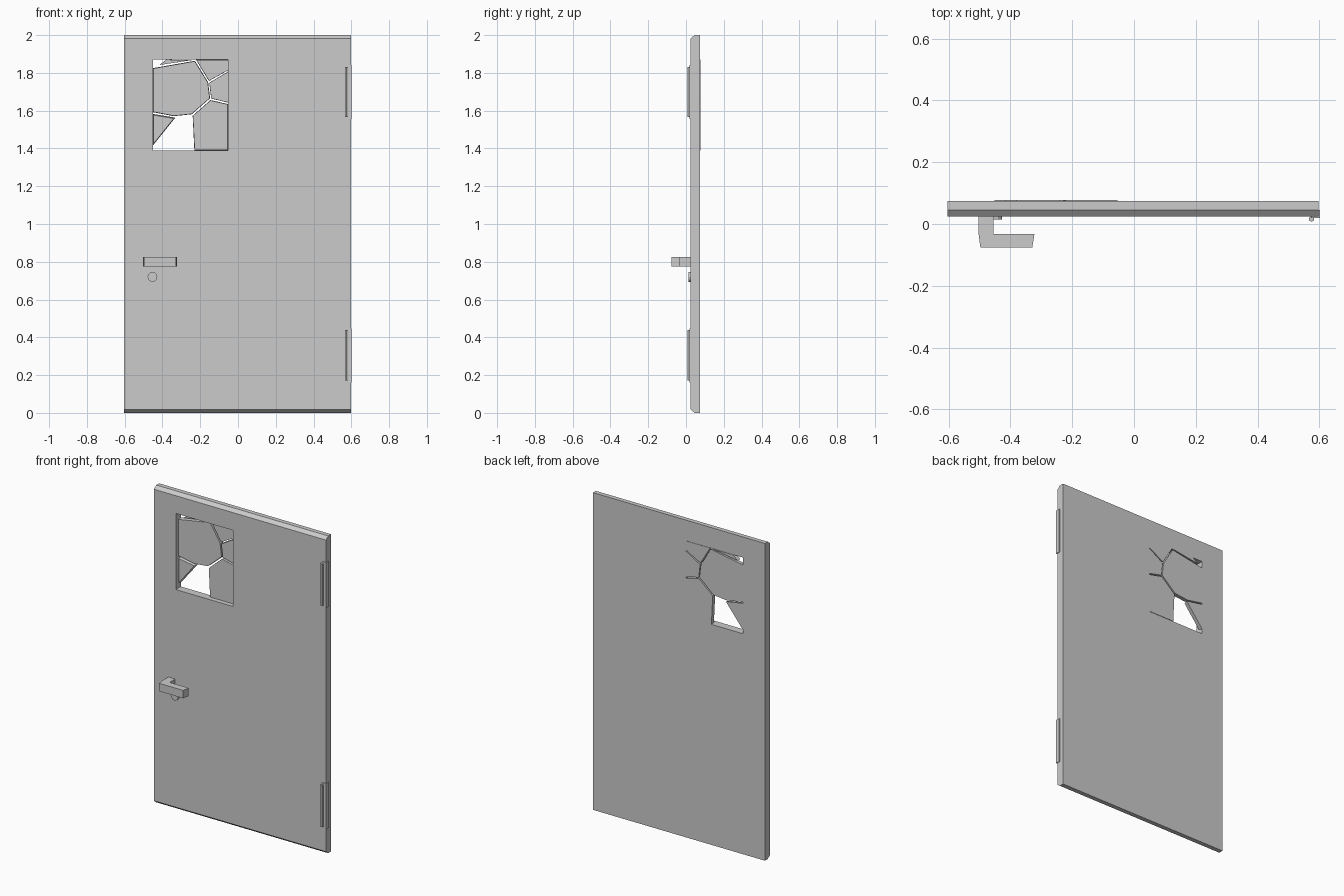
import bpy, bmesh
from mathutils import Vector

if "Cube" in bpy.data.objects:
    bpy.data.objects.remove(bpy.data.objects["Cube"])


def prism(name, profile, to3d, lo, hi, lo_scale=1.0):
    """Extrude a 2D profile between lo and hi; lo_scale tapers the lo end."""
    n = len(profile)
    c = sum((Vector(p) for p in profile), Vector((0, 0))) / n
    bm = bmesh.new()
    a = [bm.verts.new(to3d(*(c + (Vector(p) - c) * lo_scale), lo)) for p in profile]
    b = [bm.verts.new(to3d(*p, hi)) for p in profile]
    bm.faces.new(a)
    bm.faces.new(b[::-1])
    for i in range(n):
        j = (i + 1) % n
        bm.faces.new((a[j], a[i], b[i], b[j]))
    bmesh.ops.recalc_face_normals(bm, faces=bm.faces)
    me = bpy.data.meshes.new(name)
    bm.to_mesh(me)
    bm.free()
    ob = bpy.data.objects.new(name, me)
    bpy.context.collection.objects.link(ob)
    return ob


def along_x(y, z, x): return (x, y, z)
def along_y(x, z, y): return (x, y, z)
def along_z(x, y, z): return (x, y, z)


FRONT, BACK = 0.024, 0.0745
WX0, WX1, WZ0, WZ1 = -0.451, -0.053, 1.39, 1.87

# Door slab, chamfered along the front top and bottom edges
door = prism("door", [(FRONT, 0.018), (0.046, 0), (BACK, 0), (BACK, 2),
                      (0.046, 2), (FRONT, 1.982)], along_x, -0.603, 0.597)

# Window opening
window = [(WX0, WZ0), (WX1, WZ0), (WX1, WZ1), (WX0, WZ1)]
cutter = prism("window_cutter", window, along_y, -0.1, 0.2)
cutter.hide_render = True
mod = door.modifiers.new("opening", 'BOOLEAN')
mod.object = cutter
mod.operation = 'DIFFERENCE'
mod.solver = 'EXACT'
bpy.context.view_layer.objects.active = door
bpy.ops.object.modifier_apply(modifier=mod.name)
bpy.data.objects.remove(cutter)

# Broken pane: shards with slightly tapered edges, set toward the back
shards = {
    "shard_centre": [(WX0, 1.825), (-0.228, 1.864), (-0.158, 1.75), (-0.148, 1.666),
                     (-0.245, 1.581), (-0.34, 1.571), (WX0, 1.592)],
    "shard_lower_left": [(WX0, 1.583), (-0.332, 1.563), (WX0, 1.415)],
    "shard_lower_right": [(-0.24, 1.573), (-0.146, 1.656), (WX1, 1.635),
                          (WX1, WZ0), (-0.231, WZ0)],
    "shard_right": [(-0.152, 1.748), (WX1, 1.807), (WX1, 1.643), (-0.142, 1.664)],
    "shard_upper_right": [(-0.222, WZ1), (WX1, WZ1), (WX1, 1.813), (-0.154, 1.757)],
    "shard_top_sliver": [(-0.415, 1.842), (-0.24, 1.868), (-0.38, WZ1)],
}
for name, outline in shards.items():
    prism(name, outline, along_y, 0.05, 0.077,
          0.9 if name == "shard_lower_left" else 0.985)

# Lever handle: L-shaped profile seen from above
prism("handle", [(-0.503, FRONT), (-0.503, -0.03), (-0.497, -0.076), (-0.329, -0.076),
                 (-0.322, -0.032), (-0.455, -0.032), (-0.455, FRONT)],
      along_z, 0.775, 0.825)

# Round lock below the handle
bpy.ops.mesh.primitive_cylinder_add(vertices=12, radius=0.026, depth=0.012,
                                    location=(-0.453, 0.02, 0.72),
                                    rotation=(1.5708, 0, 0))
bpy.context.object.name = "lock"

# Hinges: leaf wrapped over the edge plus a hexagonal pin
for label, z in (("upper", 1.70), ("lower", 0.305)):
    prism(label + "_hinge_leaf", [(0.573, 0.019), (0.602, 0.019), (0.602, 0.046),
                                  (0.594, 0.046), (0.594, 0.027), (0.573, 0.027)],
          along_z, z - 0.143, z + 0.143)
    bpy.ops.mesh.primitive_cylinder_add(vertices=6, radius=0.009, depth=0.265,
                                        location=(0.574, 0.016, z))
    bpy.context.object.name = label + "_hinge_pin"
